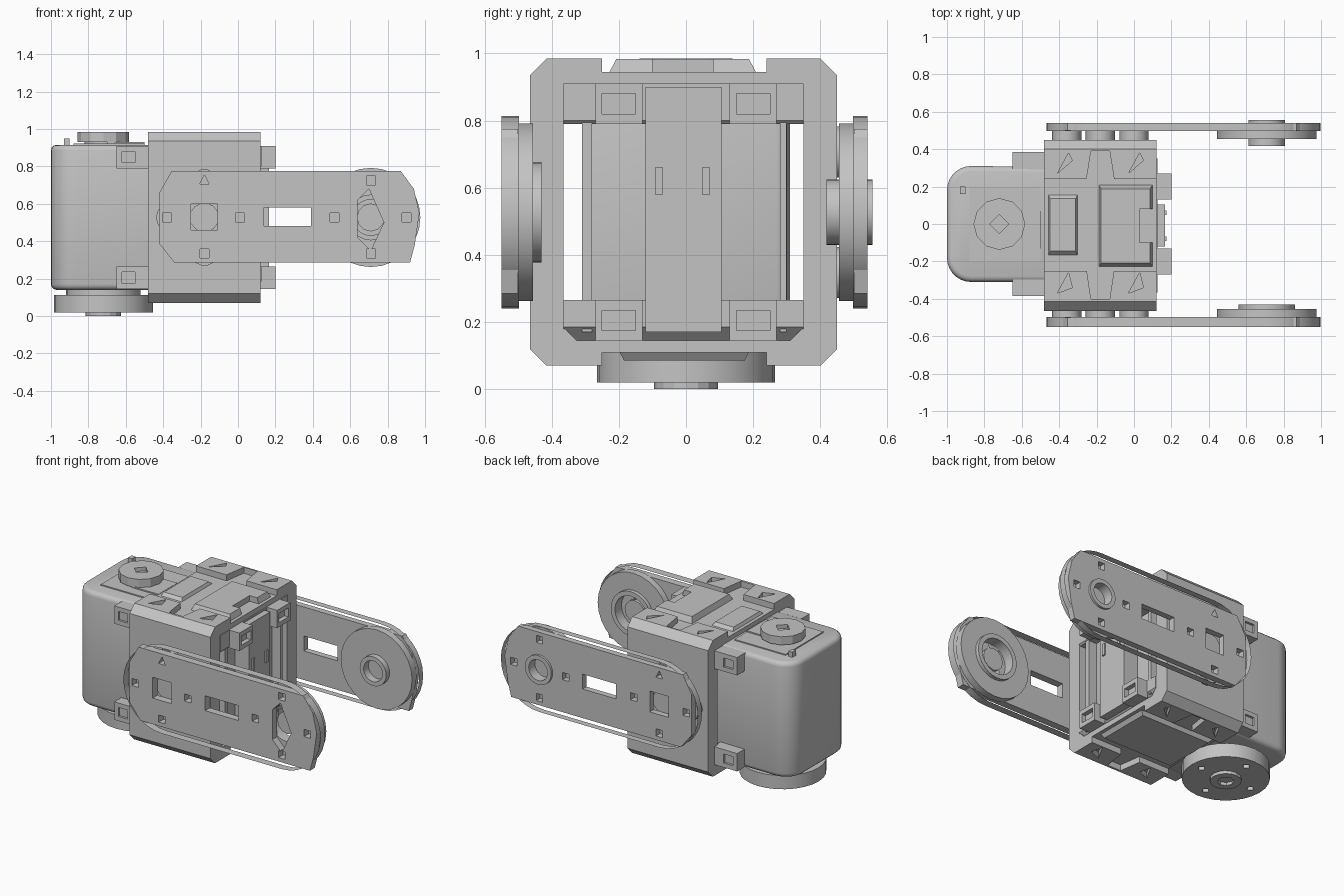
import bpy, bmesh, math

cube = bpy.data.objects.get("Cube")
if cube:
    bpy.data.objects.remove(cube, do_unlink=True)

grey = bpy.data.materials.new("plain grey")
grey.use_nodes = True
grey.diffuse_color = (0.55, 0.55, 0.55, 1)
grey.node_tree.nodes["Principled BSDF"].inputs["Base Color"].default_value = (0.55, 0.55, 0.55, 1)


def prism(name, pts, lo, hi, axis="z", caps=True, top_scale=1.0):
    """Extrude a 2D outline along an axis, optionally tapering the far end."""
    place = {"x": lambda a, b, c: (c, a, b),
             "y": lambda a, b, c: (a, c, b),
             "z": lambda a, b, c: (a, b, c)}[axis]
    n = len(pts)
    ca, cb = sum(p[0] for p in pts) / n, sum(p[1] for p in pts) / n
    bm = bmesh.new()
    near = [bm.verts.new(place(a, b, lo)) for a, b in pts]
    far = [bm.verts.new(place(ca + (a - ca) * top_scale, cb + (b - cb) * top_scale, hi))
           for a, b in pts]
    for i in range(n):
        j = (i + 1) % n
        bm.faces.new((near[i], near[j], far[j], far[i]))
    if caps:
        bm.faces.new(near[::-1])
        bm.faces.new(far)
    bmesh.ops.recalc_face_normals(bm, faces=bm.faces)
    me = bpy.data.meshes.new(name)
    bm.to_mesh(me)
    bm.free()
    me.materials.append(grey)
    ob = bpy.data.objects.new(name, me)
    bpy.context.collection.objects.link(ob)
    return ob


def rect(a0, a1, b0, b1):
    return [(a0, b0), (a1, b0), (a1, b1), (a0, b1)]


def cham(a0, a1, b0, b1, c):
    return [(a0 + c, b0), (a1 - c, b0), (a1, b0 + c), (a1, b1 - c),
            (a1 - c, b1), (a0 + c, b1), (a0, b1 - c), (a0, b0 + c)]


def box(name, x0, x1, y0, y1, z0, z1, top=1.0):
    return prism(name, rect(x0, x1, y0, y1), z0, z1, "z", True, top)


def circle(a, b, r, n=28):
    return [(a + r * math.cos(math.tau * i / n),
             b + r * math.sin(math.tau * i / n)) for i in range(n)]


def activate(ob):
    bpy.ops.object.select_all(action="DESELECT")
    ob.select_set(True)
    bpy.context.view_layer.objects.active = ob


def cut(ob, cutters):
    for c in cutters:
        activate(ob)
        mod = ob.modifiers.new("cut", "BOOLEAN")
        mod.operation, mod.solver, mod.object = "DIFFERENCE", "EXACT", c
        bpy.ops.object.modifier_apply(modifier=mod.name)
        bpy.data.objects.remove(c, do_unlink=True)
    return ob


def smooth(ob):
    activate(ob)
    bpy.ops.object.shade_smooth_by_angle(angle=math.radians(35))
    return ob


MID = 0.527   # height of the pivot line
PIV = -0.18   # pivot under the frame
END = 0.71    # pivot at the arm tip
MOTOR = -0.72

# Motor housing with two rounded upright corners
r = 0.13
arc = [math.pi / 2 * i / 7 for i in range(8)]
outline = [(0.06, -0.31), (0.06, 0.3)]
outline += [(-1 + r - r * math.sin(a), 0.31 - r + r * math.cos(a)) for a in arc]
outline += [(-1 + r - r * math.cos(a), -0.31 + r - r * math.sin(a)) for a in arc]
housing = prism("motor_housing", outline, 0.14, 0.915)
activate(housing)
mod = housing.modifiers.new("bevel", "BEVEL")
mod.width, mod.segments, mod.angle_limit = 0.03, 3, math.radians(50)
bpy.ops.object.modifier_apply(modifier=mod.name)
smooth(housing)

# Ribbed open end of the housing
for y0, y1, depth in ((-0.31, -0.28, 0.12), (0.28, 0.3, 0.12), (-0.12, 0.105, 0.165)):
    box("housing_end_rib", 0.05, depth, y0, y1, 0.17, 0.9)
for y in (-0.08, 0.06):
    box("wire_clip", 0.16, 0.175, y - 0.012, y + 0.012, 0.58, 0.66)

# Housing top details
box("housing_top_panel", -0.88, -0.5, -0.2, 0.2, 0.9, 0.922)
box("housing_top_strip", -0.7, -0.5, -0.13, 0.07, 0.915, 0.93)
box("housing_nub", -0.93, -0.9, 0.16, 0.2, 0.9, 0.95)

# Top and bottom mounting bands and lugs
for z0, z1, slope in ((0.79, 0.91, 0.01), (0.145, 0.265, 0.04)):
    band = [(-0.06, z0), (0.125 - slope, z0), (0.125, z0 + slope), (0.125, z1), (-0.06, z1)]
    prism("mounting_band", band, -0.365, 0.35, "y")
    zc = (z0 + z1) / 2
    for side in (-1, 1):
        y0, y1 = sorted((side * 0.29, side * 0.385))
        lug = box("rear_lug", -0.65, -0.47, y0, y1, z0, z1)
        h0, h1 = sorted((side * 0.37, side * 0.45))
        cut(lug, [box("hole", -0.62, -0.55, h0, h1, zc - 0.03, zc + 0.03)])
        y0, y1 = sorted((side * 0.13, side * 0.27))
        lug = box("front_lug", 0.12, 0.2, y0, y1, z0, z1)
        cut(lug, [box("hole", 0.17, 0.3, y0 + 0.02, y1 - 0.02, zc - 0.03, zc + 0.03)])

# Chamfered frame sleeve around the housing
frame = prism("frame_sleeve", cham(-0.465, 0.45, 0.07, 0.985, 0.05), -0.48, 0.12, "x")
cut(frame, [prism("opening", cham(-0.365, 0.35, 0.145, 0.91, 0.04), -1, 1, "x")])
cutters = []
for z0, z1 in ((0.945, 1.1), (-0.1, 0.11)):
    # centre valley leaving four corner blocks, then side notches and pockets
    cutters.append(box("valley", -0.6, 0.2, -0.25, 0.24, z0, z1))
    for y0, y1 in ((0.2, 0.39), (-0.4, -0.2)):
        cutters.append(prism("side_notch", [(-0.26, y0), (-0.1, y0), (-0.13, y1), (-0.23, y1)]
                             if y0 > 0 else [(-0.23, y0), (-0.13, y0), (-0.1, y1), (-0.26, y1)],
                             z0, z1))
    for x in (-0.37, 0.01):
        for side in (-1, 1):
            y = side * 0.32
            tri = [(x - 0.04, y - 0.05), (x + 0.04, y + side * 0.02), (x + 0.02, y + 0.06)]
            cutters.append(prism("pocket", tri, z0 - 0.01, z1))
cut(frame, cutters)

# Raised pads between the corner blocks
pad = box("frame_top_pad", -0.19, 0.1, -0.23, 0.21, 0.94, 0.983, 0.9)
cut(pad, [box("notch", 0.03, 0.2, -0.1, 0.08, 0.9, 1.1)])
box("frame_top_rear_pad", -0.46, -0.3, -0.17, 0.16, 0.94, 0.965, 0.85)
box("frame_bottom_pad", -0.46, 0.1, -0.2, 0.19, 0.115, 0.085, 0.92)

# Motor horn above and output disc below
smooth(prism("top_horn_neck", circle(MOTOR, 0, 0.1, 16), 0.9, 0.935))
horn = prism("top_horn", circle(MOTOR, 0, 0.138, 12), 0.93, 0.985)
cut(horn, [prism("bore", circle(MOTOR, 0, 0.05, 4), 0.96, 1.1)])
smooth(prism("output_neck", circle(MOTOR, 0, 0.2, 24), 0.1, 0.15))
disc = prism("output_disc", circle(MOTOR, 0, 0.265), 0.02, 0.112)
cut(disc, [prism("screw_hole", circle(MOTOR + 0.19 * math.cos(k * math.pi / 2),
           0.19 * math.sin(k * math.pi / 2), 0.025, 4), -0.1, 0.05) for k in range(4)])
smooth(disc)
hub = prism("output_hub", circle(MOTOR, 0, 0.095, 16), 0.0, 0.03)
cut(hub, [prism("bore", circle(MOTOR, 0, 0.05, 8), -0.1, 0.02)])

# Twin side arms
R = 0.287
half = [-math.pi / 2 + math.pi * i / 16 for i in range(17)]
stadium = [(END + R * math.cos(a), MID + R * math.sin(a)) for a in half]
stadium += [(PIV - R * math.cos(a), MID - R * math.sin(a)) for a in half]
face = [(-0.34, 0.285), (0.92, 0.285), (0.945, 0.38), (0.97, 0.55), (0.94, 0.68),
        (0.87, 0.775), (-0.355, 0.775), (-0.42, 0.66), (-0.42, 0.385)]
screws = [(-0.38, MID), (0.01, MID), (0.515, MID), (0.9, MID),
          (END, 0.725), (END, 0.335), (PIV, 0.335)]

for side, tag, skin in ((-1, "front", 0.55), (1, "back", 0.541)):
    def span(a, b):
        return sorted((side * a, side * b))

    arm = prism(tag + "_arm", face, *span(0.5, skin), "y")
    holes = [rect(-0.25, -0.11, 0.46, 0.6), rect(0.14, 0.39, 0.48, 0.58),
             [(-0.205, 0.705), (-0.155, 0.705), (PIV, 0.755)]]
    holes += [rect(x - 0.024, x + 0.024, z - 0.024, z + 0.024) for x, z in screws]
    holes.append([(0.64, 0.42), (0.71, 0.35), (0.78, 0.5), (0.7, 0.68), (0.64, 0.62)]
                 if side < 0 else circle(END, MID, 0.08, 12))
    cut(arm, [prism("hole", h, *span(0.4, 0.7), "y") for h in holes])
    smooth(prism(tag + "_arm_rim", stadium, *span(0.498, skin), "y", False))

    # Bearing disc and hub ring at the arm tip
    disc = prism(tag + "_bearing_disc", circle(END, MID, 0.265), *span(0.455, 0.502), "y")
    hub_r, inner, outer, bore = (0.15, 0.43, 0.46, 0.12) if side < 0 else (0.098, 0.418, 0.556, 0.07)
    ring = prism(tag + "_hub_ring", circle(END, MID, hub_r), *span(inner, outer), "y")
    for ob in (disc, ring):
        cut(ob, [prism("bore", circle(END, MID, bore, 20), *span(0.3, 0.7), "y")])
        smooth(ob)
    prism(tag + "_hub_core", circle(END, MID, 0.075, 12), *span(0.47, 0.49), "y")

    # Five bosses joining the arm to the frame
    for dx, dz in ((0, 0), (-0.18, 0), (0.18, 0), (0, -0.18), (0, 0.18)):
        smooth(prism(tag + "_arm_boss", circle(PIV + dx, MID + dz, 0.078, 14),
                     *span(0.44, 0.5), "y"))
